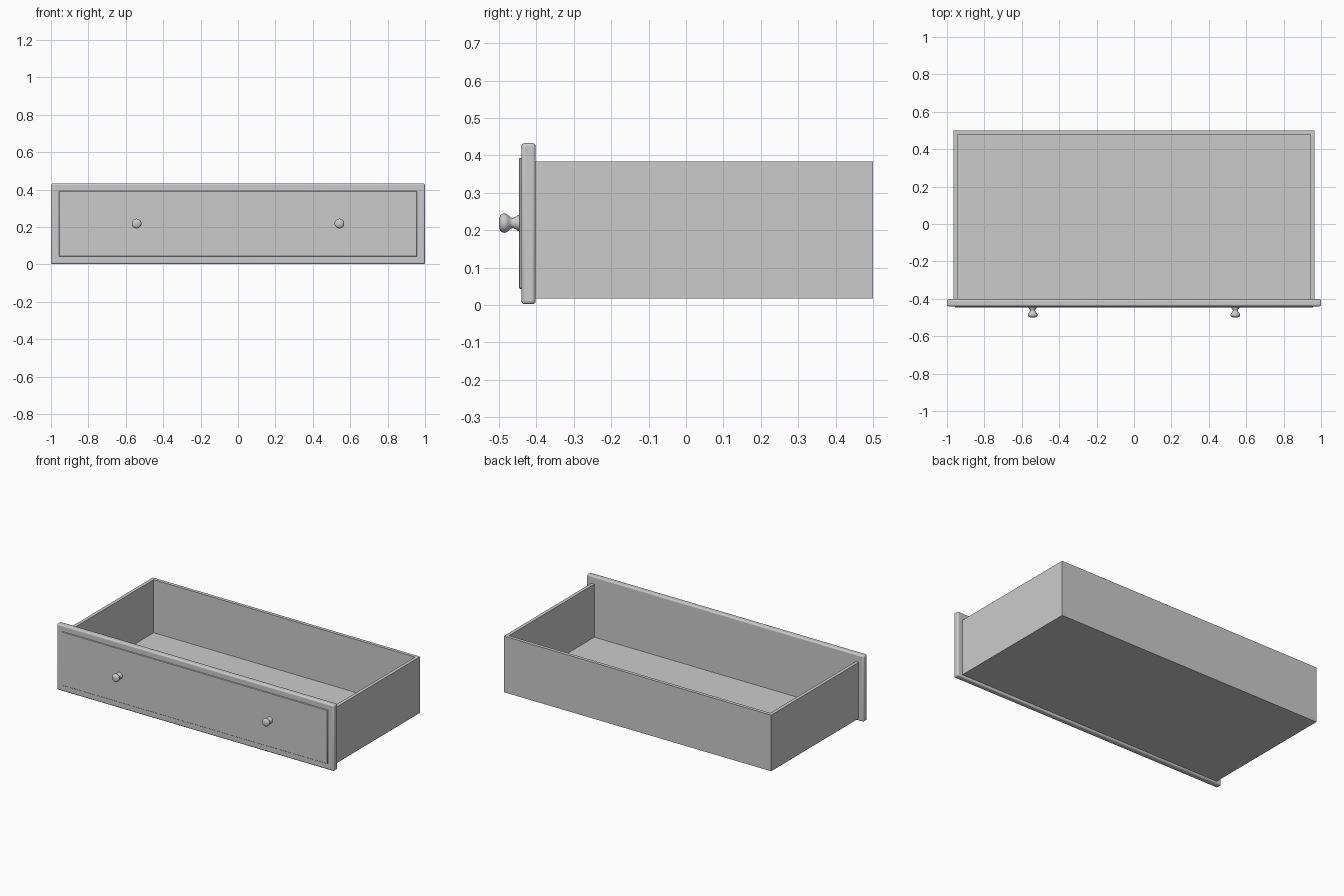
import bpy, math
from mathutils import Matrix

if "Cube" in bpy.data.objects:
    bpy.data.objects.remove(bpy.data.objects["Cube"])


def box(name, x, y, z, bevel=0.0, segments=3):
    """Box from (min, max) ranges, with optional rounded edges."""
    bpy.ops.mesh.primitive_cube_add(size=1)
    ob = bpy.context.object
    ob.name = name
    size = [b - a for a, b in (x, y, z)]
    mid = [(a + b) / 2 for a, b in (x, y, z)]
    ob.data.transform(Matrix.Translation(mid) @ Matrix.Diagonal((*size, 1)))
    if bevel:
        mod = ob.modifiers.new("round_edges", 'BEVEL')
        mod.width = bevel
        mod.segments = segments
        bpy.ops.object.shade_smooth_by_angle(angle=math.radians(35))
    return ob


def knob(name, x, z, profile, sides=24):
    """Turned knob: (y, radius) profile revolved around the y axis."""
    verts, faces = [], []
    for y, r in profile:
        for i in range(sides):
            a = 2 * math.pi * i / sides
            verts.append((r * math.cos(a), y, r * math.sin(a)))
    for k in range(len(profile) - 1):
        for i in range(sides):
            j = (i + 1) % sides
            faces.append((k * sides + i, k * sides + j,
                          (k + 1) * sides + j, (k + 1) * sides + i))
    last = (len(profile) - 1) * sides
    faces.append(tuple(reversed(range(sides))))
    faces.append(tuple(last + i for i in range(sides)))
    mesh = bpy.data.meshes.new(name)
    mesh.from_pydata(verts, [], faces)
    ob = bpy.data.objects.new(name, mesh)
    ob.location = (x, 0, z)
    bpy.context.collection.objects.link(ob)
    bpy.ops.object.select_all(action='DESELECT')
    ob.select_set(True)
    bpy.context.view_layer.objects.active = ob
    bpy.ops.object.shade_smooth_by_angle(angle=math.radians(40))


W, T = 0.965, 0.022            # half width and wall thickness of the tray
FRONT, BACK = -0.402, 0.5
LOW, TOP = 0.018, 0.384

# Front board with its shallow raised field
box("front_panel", (-1, 1), (-0.44, FRONT), (0.002, 0.433), 0.009)
box("raised_field", (-0.957, 0.957), (-0.446, -0.43), (0.043, 0.393), 0.002, 1)

# Tray walls and floor
for side, s in (("left", -1), ("right", 1)):
    box(side + "_wall", sorted((s * W, s * (W - T))), (FRONT, BACK), (LOW, TOP))
box("back_wall", (-W + T, W - T), (BACK - T, BACK), (LOW, TOP))
box("floor", (-W + T, W - T), (FRONT, BACK - T), (LOW, LOW + 0.02))

# Turned knobs: flared foot, narrow neck, rounded head
profile = [(-0.443, 0.021), (-0.449, 0.021), (-0.455, 0.017), (-0.462, 0.0135),
           (-0.468, 0.0145), (-0.474, 0.020), (-0.480, 0.0245), (-0.486, 0.026),
           (-0.491, 0.025), (-0.496, 0.021), (-0.499, 0.014), (-0.5, 0.006)]
for side, s in (("left", -1), ("right", 1)):
    knob(side + "_knob", s * 0.542, 0.219, profile)
